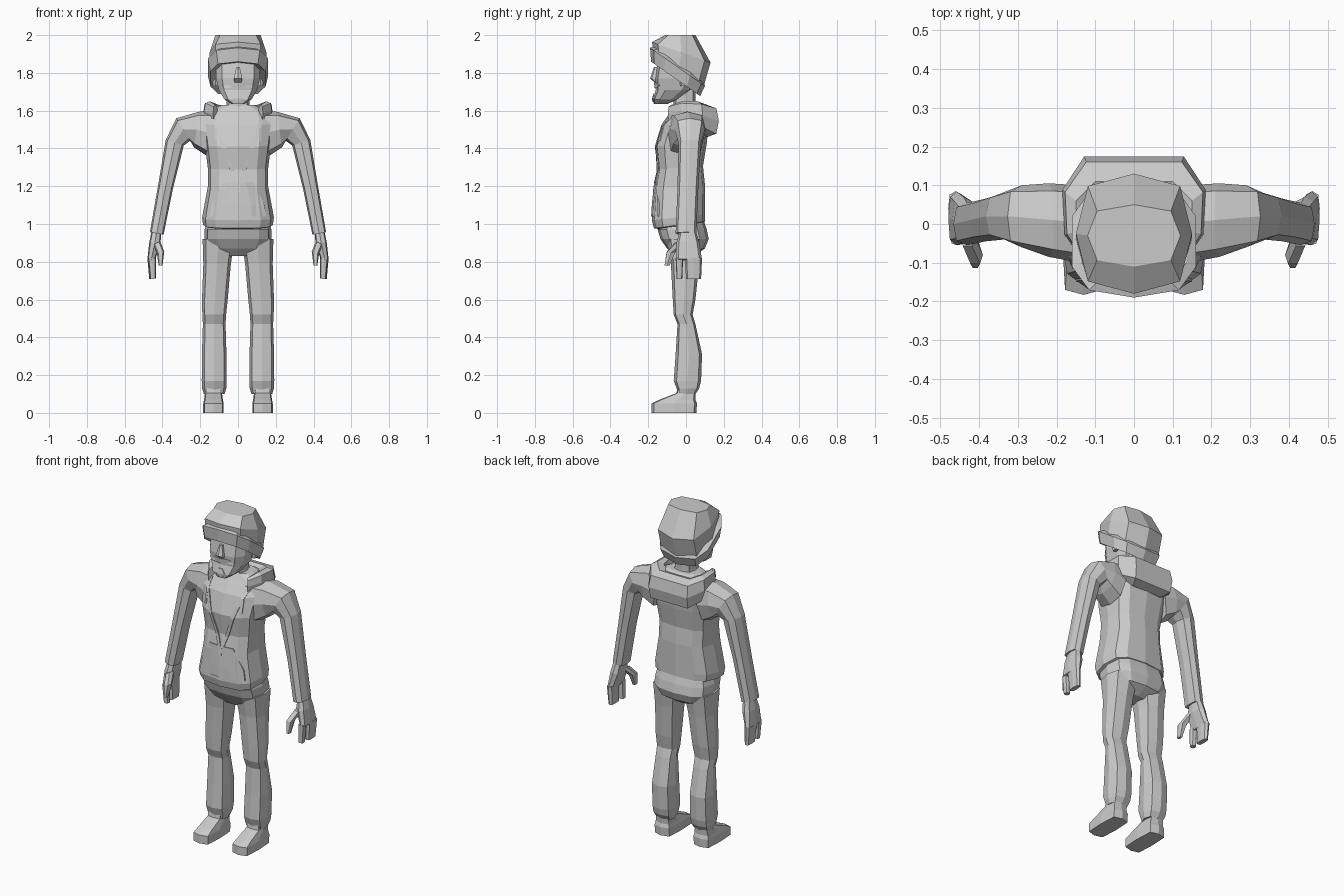
import bpy, bmesh, math
from mathutils import Vector
from mathutils.bvhtree import BVHTree

cube = bpy.data.objects.get("Cube")
if cube:
    bpy.data.objects.remove(cube, do_unlink=True)

grey = bpy.data.materials.new("plain grey")
grey.use_nodes = True
grey.diffuse_color = (.6, .6, .6, 1)
shader = grey.node_tree.nodes["Principled BSDF"]
shader.inputs["Base Color"].default_value = grey.diffuse_color


def skin(name, rings):
    """Join a list of closed point rings into one flat-shaded solid."""
    bm = bmesh.new()
    loops = [[bm.verts.new(point) for point in ring] for ring in rings]
    count = len(loops[0])
    for low, high in zip(loops, loops[1:]):
        for i in range(count):
            j = (i + 1) % count
            bm.faces.new((low[i], low[j], high[j], high[i]))
    bm.faces.new(loops[0])
    bm.faces.new(loops[-1])
    bmesh.ops.recalc_face_normals(bm, faces=bm.faces)
    mesh = bpy.data.meshes.new(name)
    bm.to_mesh(mesh)
    bm.free()
    mesh.materials.append(grey)
    obj = bpy.data.objects.new(name, mesh)
    bpy.context.collection.objects.link(obj)
    return obj


def section(start, end, side, sides, square):
    """Rounded-square ring from start to end, reaching out by side."""
    middle, reach = (start + end) / 2, (start - end) / 2
    power = 2 / square
    ring = []
    for i in range(sides):
        angle = math.tau * i / sides
        c, s = math.cos(angle), math.sin(angle)
        along = math.copysign(abs(c) ** power, c)
        across = math.copysign(abs(s) ** power, s)
        ring.append(middle + reach * along + side * across)
    return ring


def body(name, rows, sides=8, square=3, tilt=0, end_tilt=0, centre=lambda z: 0):
    """Upright solid. Rows: height, reach to front, reach to back, half width."""
    rings = []
    for i, (z, front, back, width) in enumerate(rows):
        slope = tilt + (end_tilt - tilt) * i / (len(rows) - 1)
        x = centre(z)
        rings.append(section(Vector((x, -front, z + slope * front)),
                             Vector((x, back, z - slope * back)),
                             Vector((width, 0, 0)), sides, square))
    return skin(name, rings)


def limb(name, rows, mirror, sides=8):
    """Solid along a path. Rows: x, y, z, half width, half depth."""
    points = [Vector((mirror * x, y, z)) for x, y, z, w, d in rows]
    rings = []
    for i, point in enumerate(points):
        ahead, behind = points[min(i + 1, len(points) - 1)], points[max(i - 1, 0)]
        depth = Vector((0, rows[i][-1], 0))
        normal = (ahead - behind).cross(depth).normalized() * rows[i][-2]
        rings.append(section(point + normal, point - normal, depth, sides, 3))
    return skin(name, rings)


def plate(name, target, rows, mirror=1, columns=1):
    """Thin plate laid on the front of target. Rows: left x, right x, height."""
    tree = BVHTree.FromPolygons([v.co for v in target.data.vertices],
                                [p.vertices for p in target.data.polygons])
    lift = Vector((0, .006, 0))
    rings = []
    for left, right, z in rows:
        front = []
        for i in range(columns + 1):
            x = mirror * (left + (right - left) * i / columns)
            ray = Vector((x, -1, z))
            front.append(tree.ray_cast(ray, Vector((0, 1, 0)))[0] or Vector((x, 0, z)))
        rings.append([p - lift for p in front] + [p + lift / 2 for p in reversed(front)])
    return skin(name, rings)


# Hoodie trunk with pocket and zip
hoodie = body("hoodie", [
    (.99, .13, .08, .15),
    (1, .17, .1, .185),
    (1.04, .18, .1, .19),
    (1.2, .17, .1, .16),
    (1.3, .15, .09, .16),
    (1.42, .165, .11, .175),
    (1.53, .13, .12, .19),
    (1.6, .08, .11, .16),
    (1.63, .06, .07, .09)], sides=12, tilt=-.15)
plate("front_pocket", hoodie, [(-w, w, z) for w, z in ((.15, 1.04), (.14, 1.1), (.08, 1.22))],
      columns=4)
plate("zip_pull", hoodie, [(-.01, .01, z) for z in (1.17, 1.23)])

# Folded hood around the neck: x, y, bottom, top, half thickness
half_hood = [(.1, .11, 1.46, 1.63, .07), (.15, .06, 1.5, 1.65, .045),
             (.15, -.02, 1.55, 1.65, .03), (.12, -.08, 1.54, 1.63, .02)]
hood_path = [(-x, *rest) for x, *rest in reversed(half_hood)] + half_hood
hood_rings = []
for x, y, low, high, thick in hood_path:
    outward = Vector((x / 2, y, 0)).normalized() * thick
    hood_rings.append(section(Vector((x, y, high)), Vector((x, y, low)), outward, 8, 3))
skin("hood", hood_rings)

# Trouser seat
body("trouser_seat", [
    (.83, .06, .04, .06),
    (.87, .1, .1, .15),
    (.92, .135, .12, .177),
    (.97, .15, .11, .177),
    (1.03, .12, .09, .16)], sides=12)

# Neck, head and face
body("neck", [(1.53, .07, .06, .075), (1.64, .065, .05, .06), (1.74, .07, .05, .06)])
head = body("head", [
    (1.635, .17, -.1, .035),
    (1.66, .175, -.04, .075),
    (1.71, .16, .03, .105),
    (1.77, .165, .07, .12),
    (1.86, .15, .08, .12)], sides=10)
body("nose", [(1.75, .165, -.14, .02), (1.77, .19, -.14, .025), (1.83, .17, -.14, .01)], sides=6)
plate("moustache", head, [(-w, w, z) for w, z in ((.07, 1.72), (.085, 1.735), (.04, 1.75))],
      columns=4)
plate("goatee", head, [(-w, w, z) for w, z in ((.015, 1.645), (.03, 1.665), (.01, 1.69))],
      columns=2)

# Knitted cap: turned-up band and crown
body("cap_band", [
    (1.75, .15, .05, .12),
    (1.73, .185, .075, .15),
    (1.8, .19, .1, .165),
    (1.82, .17, .09, .14)], sides=10, tilt=.7, end_tilt=.7)
body("cap_crown", [(1.78, .17, .09, .15), (1.9, .18, .13, .15), (2, .11, .05, .12)], tilt=.7)

for word, m in (("left", 1), ("right", -1)):
    # Sleeve and hand
    limb(word + "_sleeve", [
        (.14, 0, 1.48, .12, .1),
        (.22, .01, 1.5, .095, .095),
        (.29, .02, 1.5, .07, .08),
        (.335, .02, 1.43, .05, .06),
        (.385, .01, 1.19, .04, .055),
        (.43, 0, .95, .037, .055)], m)
    limb(word + "_palm", [
        (.43, .01, .97, .025, .04),
        (.44, .01, .9, .03, .06),
        (.46, .015, .81, .02, .07)], m)
    limb(word + "_fingers", [(.46, .04, .82, .02, .045), (.455, .04, .71, .015, .04)], m)
    limb(word + "_index_finger", [(.455, -.035, .82, .02, .02), (.45, -.035, .71, .015, .015)], m)
    limb(word + "_thumb", [
        (.43, -.03, .9, .02, .03),
        (.41, -.08, .85, .02, .025),
        (.41, -.1, .78, .01, .015)], m, sides=6)

    # Trouser leg and shoe
    body(word + "_trouser_leg", [
        (.92, .1, .09, .085),
        (.79, .08, .07, .073),
        (.6, .07, .05, .068),
        (.52, .065, .035, .063),
        (.47, .045, .05, .06),
        (.31, .055, .085, .065),
        (.17, .065, .08, .066),
        (.13, .05, .07, .064),
        (.1, .04, .05, .055)], centre=lambda z: m * min(.126, .16 - z / 16))
    body(word + "_shoe", [
        (0, .183, .055, .054),
        (.05, .183, .058, .054),
        (.07, .14, .05, .05),
        (.105, .05, .05, .045),
        (.14, .045, .045, .04)], square=6, centre=lambda z: m * .13)

    # Neck opening edge, drawstring and ear
    edge = [(t / 48, t / 48 + .02, 1.22 + .06 * t) for t in range(7)]
    plate(word + "_neck_edge", hoodie, edge, m)
    plate(word + "_drawstring", hoodie, [(.11, .125, z) for z in (1.44, 1.51, 1.58)], m)
    body(word + "_ear", [(1.73, .03, 0, .012), (1.79, .035, .02, .018)],
         sides=6, centre=lambda z: m * .12)
